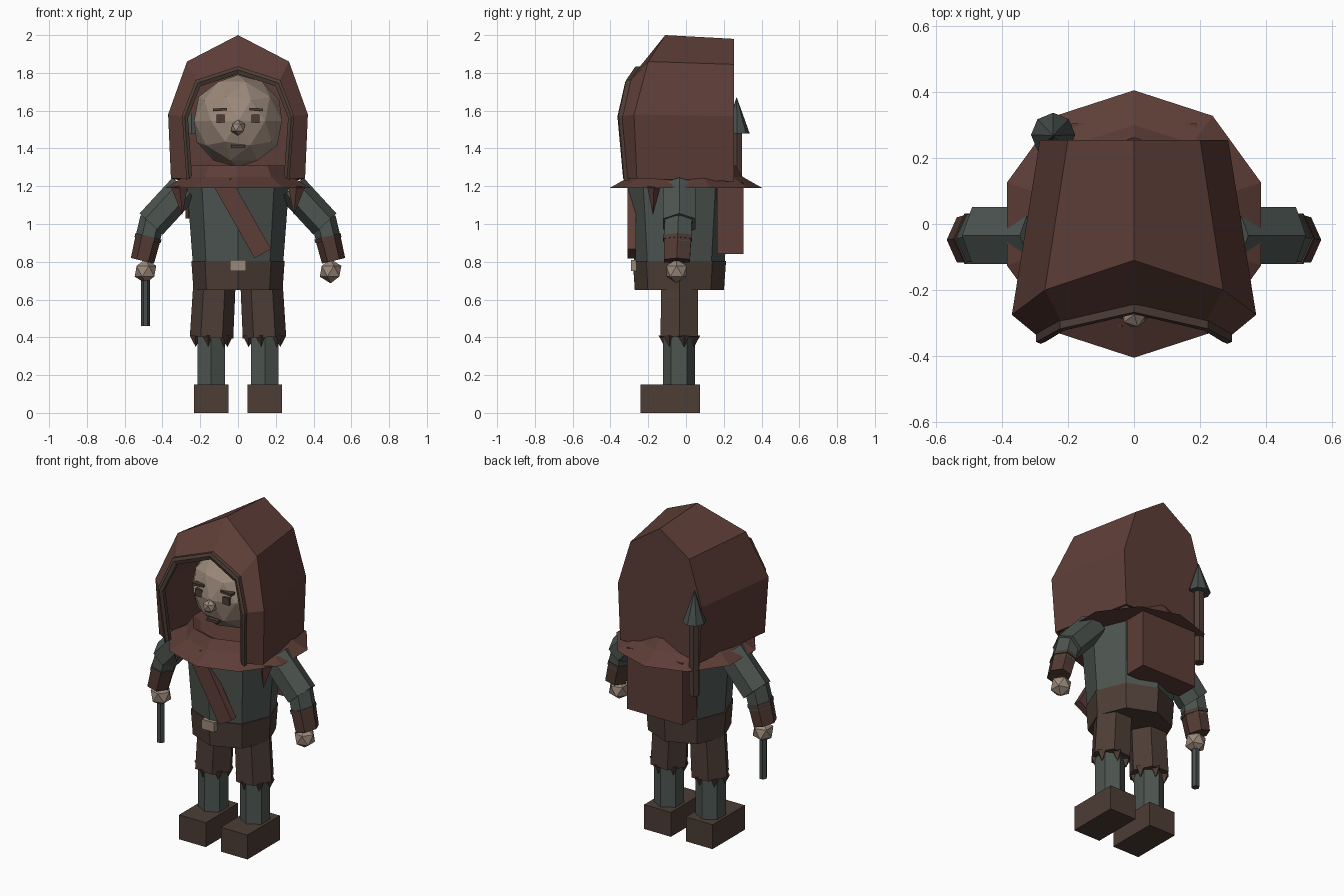
import bpy, bmesh, math
from mathutils import Vector, Matrix

cube = bpy.data.objects.get("Cube")
if cube:
    bpy.data.objects.remove(cube, do_unlink=True)


def material(name, rgb):
    m = bpy.data.materials.new(name)
    m.use_nodes = True
    col = (*rgb, 1)
    m.diffuse_color = col
    bsdf = m.node_tree.nodes["Principled BSDF"]
    bsdf.inputs["Base Color"].default_value = col
    bsdf.inputs["Roughness"].default_value = 0.9
    return m


RED = material("red_brown_cloth", (0.11, 0.047, 0.038))
GREEN = material("grey_green_cloth", (0.075, 0.092, 0.082))
BROWN = material("dark_brown_leather", (0.075, 0.047, 0.036))
CUFF = material("cuff_leather", (0.085, 0.043, 0.033))
SKIN = material("skin", (0.33, 0.25, 0.195))
IRON = material("dark_iron", (0.06, 0.075, 0.07))


def finish(name, bm, mat):
    bmesh.ops.remove_doubles(bm, verts=bm.verts, dist=0.0005)
    bmesh.ops.recalc_face_normals(bm, faces=bm.faces)
    me = bpy.data.meshes.new(name)
    bm.to_mesh(me)
    bm.free()
    me.materials.append(mat)
    ob = bpy.data.objects.new(name, me)
    bpy.context.scene.collection.objects.link(ob)
    return ob


def loft(name, rings, mat, closed=True, caps=(True, True), wrap=False):
    """Skin a list of point rings with quads."""
    bm = bmesh.new()
    vs = [[bm.verts.new(p) for p in r] for r in rings]
    pairs = list(zip(vs, vs[1:])) + ([(vs[-1], vs[0])] if wrap else [])
    n = len(vs[0])
    for a, b in pairs:
        for i in range(n if closed else n - 1):
            j = (i + 1) % n
            bm.faces.new((a[i], a[j], b[j], b[i]))
    if caps[0]:
        bm.faces.new(vs[0])
    if caps[1]:
        bm.faces.new(vs[-1])
    return finish(name, bm, mat)


def tube(name, a, b, r1, r2, n, mat, rot=0.0, sy=1.0):
    """Prism or cone from a to b; sy stretches it along y."""
    a, b = Vector(a), Vector(b)
    v = Vector((0, 1, 0))
    u = (b - a).normalized().cross(v).normalized()
    angles = [rot + math.tau * k / n for k in range(n)]
    rings = [[c + u * r * math.cos(t) + v * r * sy * math.sin(t) for t in angles]
             for c, r in ((a, r1), (b, max(r2, 0.001)))]
    return loft(name, rings, mat)


def box(name, centre, size, mat, tilt=0.0):
    bm = bmesh.new()
    mx = Matrix.Translation(centre) @ Matrix.Rotation(tilt, 4, 'Y') @ Matrix.Diagonal((*size, 1))
    bmesh.ops.create_cube(bm, size=1, matrix=mx)
    return finish(name, bm, mat)


def ball(name, centre, r, sub, mat):
    bm = bmesh.new()
    bmesh.ops.create_icosphere(bm, subdivisions=sub, radius=r, matrix=Matrix.Translation(centre))
    return finish(name, bm, mat)


def arch(half):
    """Mirror a right-hand run of points, ending at the apex, into a full arch."""
    return [Vector(p) for p in half] + [Vector((-x, y, z)) for x, y, z in half[-2::-1]]


# Hood: closed back, wide rim, smaller face opening
back = arch([(.27, .255, 1.225), (.285, .255, 1.57), (.2, .255, 1.845), (0, .255, 1.98)])
rim = arch([(.355, -.26, 1.24), (.37, -.275, 1.58), (.27, -.2, 1.86), (0, -.11, 2)])
opening = arch([(.262, -.315, 1.24), (.285, -.345, 1.57), (.215, -.305, 1.75), (0, -.255, 1.82)])
hood = loft("hood", [back, rim, opening], RED, closed=False, caps=(True, False))
solid = hood.modifiers.new("thickness", 'SOLIDIFY')
solid.thickness = 0.02
solid.offset = -1

# Raised trim around the face opening
mid = Vector((0, 0, 1.45))


def trim_ring(scale, dy):
    return [Vector((p.x * scale, p.y + dy, mid.z + (p.z - mid.z) * scale)) for p in opening]


loft("hood_trim", [trim_ring(1.04, .015), trim_ring(1.04, -.012), trim_ring(.99, -.018),
                   trim_ring(.93, -.01), trim_ring(.93, .015)],
     BROWN, closed=False, caps=(False, False), wrap=True)

# Head and face
ball("head", (0, -.03, 1.545), .245, 2, SKIN)
ball("nose", (0, -.275, 1.51), .042, 1, SKIN)
box("mouth", (0, -.237, 1.41), (.075, .03, .016), BROWN)
for s, side in ((1, "left"), (-1, "right")):
    box(side + "_eye", (s * .092, -.24, 1.557), (.045, .025, .045), BROWN)
    box(side + "_eyebrow", (s * .095, -.238, 1.606), (.075, .035, .014), BROWN, s * .06)


# Shoulder cape: ten-sided flared collar with torn points
def ring(r, z, n, cy=0.0, rot=math.pi / 2):
    return [(r * math.cos(rot + math.tau * k / n), cy + r * math.sin(rot + math.tau * k / n), z)
            for k in range(n)]


loft("shoulder_cape", [ring(.405, 1.19, 10), ring(.3, 1.25, 10), ring(.262, 1.31, 10),
                       ring(.22, 1.29, 10)], RED)
for s in (1, -1):
    tube("cape_torn_point", (s * .31, -.17, 1.2), (s * .295, -.175, 1.05), .045, 0, 4, RED, sy=.8)

# Torso, hips, belt buckle, strap
loft("torso", [ring(.24, .8, 8, -.035), ring(.27, 1.2, 8, -.035), ring(.2, 1.26, 8, -.035)], GREEN)
loft("hips", [ring(.236, .65, 8, -.035), ring(.247, .805, 8, -.035)], BROWN)
box("belt_buckle", (0, -.277, .78), (.085, .03, .06), SKIN)
box("chest_strap", (.025, -.288, 1.03), (.1, .045, .43), RED, -math.atan2(.21, .37))

# Backpack and the spear slung beside it
box("backpack", (0, .235, 1.03), (.38, .14, .38), RED)
tube("spear_shaft", (-.245, .27, 1.03), (-.245, .27, 1.5), .032, .032, 6, BROWN)
tube("spear_head", (-.245, .27, 1.48), (-.245, .268, 1.67), .067, 0, 8, IRON)

# Limbs, mirrored
for s, side in ((1, "left"), (-1, "right")):
    tube(side + "_trouser_leg", (s * .14, -.035, .4), (s * .125, -.035, .68), .115, .112, 6, BROWN)
    for k in range(6):
        t = math.tau * (k + .3) / 6
        x, y = s * .14 + .088 * math.cos(t), -.035 + .08 * math.sin(t)
        tube(side + "_torn_hem", (x, y, .41), (x, y, .35), .032, 0, 4, BROWN)
    tube(side + "_shin", (s * .142, -.038, .14), (s * .142, -.038, .45), .085, .085, 6, GREEN,
         rot=math.pi / 2)
    box(side + "_boot", (s * .142, -.083, .075), (.182, .315, .15), BROWN)

    tube(side + "_upper_arm", (s * .285, -.035, 1.19), (s * .46, -.035, 1.0), .083, .083, 6, GREEN,
         sy=1.2)
    tube(side + "_forearm", (s * .452, -.04, 1.03), (s * .483, -.045, .9), .066, .066, 6, GREEN,
         sy=1.25)
    tube(side + "_cuff", (s * .478, -.045, .92), (s * .506, -.048, .805), .067, .063, 6, CUFF,
         sy=1.25)
    tube(side + "_cuff_band", (s * .474, -.045, .935), (s * .479, -.045, .915), .071, .071, 6,
         BROWN, sy=1.25)
    ball(side + "_hand", (s * .49, -.05, .75), .064, 1, SKIN)

# Short rod held in the right hand
tube("rod", (-.49, -.05, .46), (-.49, -.05, .76), .023, .023, 6, IRON)
